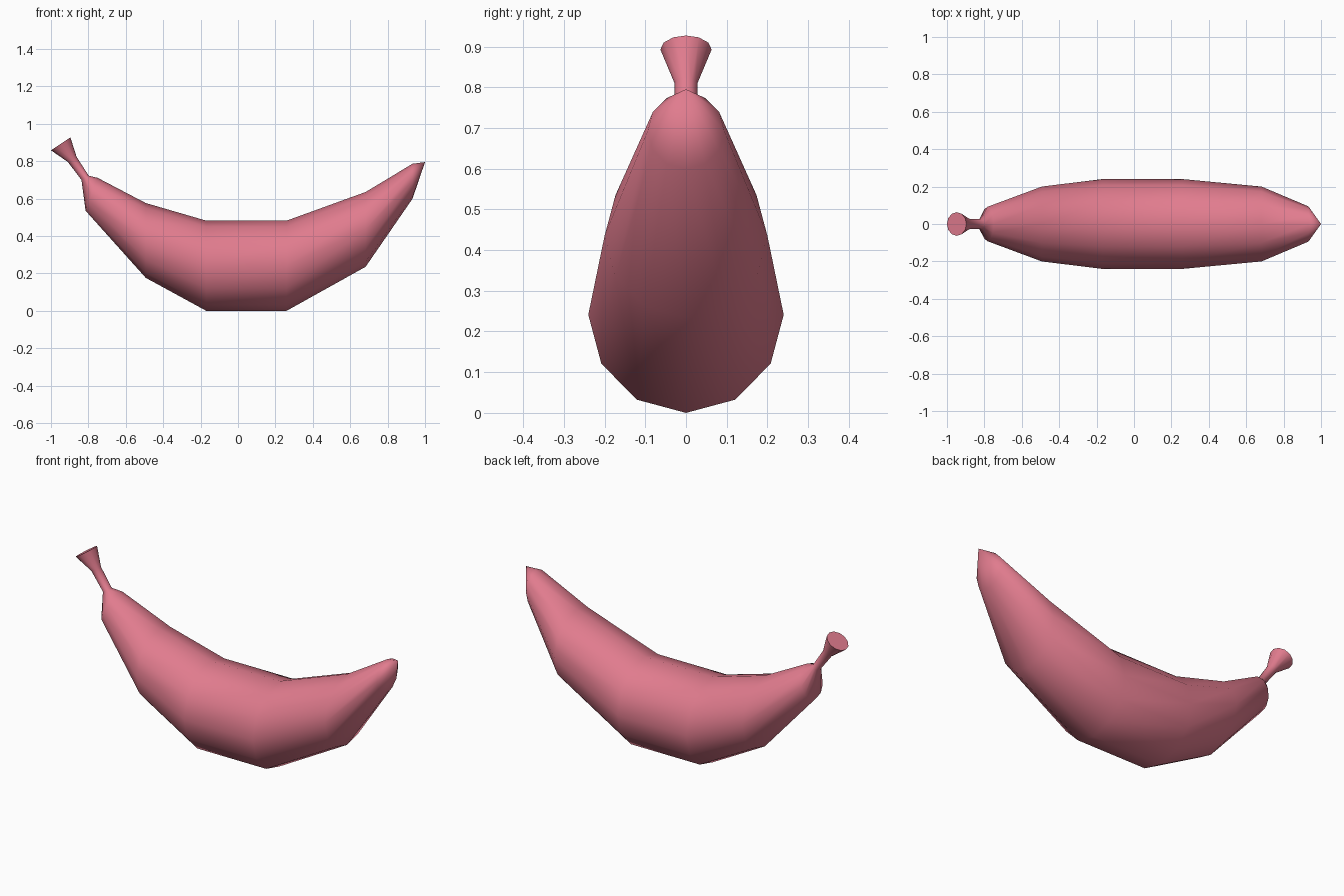
import bpy, bmesh, math
from mathutils import Vector

if "Cube" in bpy.data.objects:
    bpy.data.objects.remove(bpy.data.objects["Cube"])

SIDES = 12

# Cross-sections along the fruit: top x, top z, bottom x, bottom z, half width
RINGS = [
    (-0.896, 0.927, -1.000, 0.858, 0.063),   # stem end
    (-0.863, 0.823, -0.910, 0.796, 0.028),   # stem middle
    (-0.798, 0.722, -0.837, 0.700, 0.028),   # stem base
    (-0.751, 0.711, -0.815, 0.535, 0.092),   # shoulder
    (-0.493, 0.576, -0.493, 0.176, 0.200),
    (-0.170, 0.482, -0.170, 0.000, 0.240),   # belly
    (0.260, 0.482, 0.260, 0.000, 0.240),
    (0.682, 0.635, 0.682, 0.235, 0.200),
    (0.933, 0.786, 0.933, 0.599, 0.094),
]
TIP = (1.0, 0.0, 0.795)

bm = bmesh.new()


def add_ring(tx, tz, bx, bz, half_width):
    top, bottom = Vector((tx, 0, tz)), Vector((bx, 0, bz))
    centre, up = (top + bottom) / 2, (top - bottom) / 2
    side = Vector((0, half_width, 0))
    angles = [2 * math.pi * i / SIDES for i in range(SIDES)]
    return [bm.verts.new(centre + up * math.cos(a) + side * math.sin(a)) for a in angles]


# Skin between the rings
rings = [add_ring(*r) for r in RINGS]
for a, b in zip(rings, rings[1:]):
    for i in range(SIDES):
        j = (i + 1) % SIDES
        bm.faces.new((a[i], a[j], b[j], b[i]))

# Pointed tip
tip = bm.verts.new(TIP)
for i in range(SIDES):
    bm.faces.new((rings[-1][i], rings[-1][(i + 1) % SIDES], tip))
for f in bm.faces:
    f.smooth = True

# Flat cut at the stem end with a crisp rim
cap = bm.faces.new(rings[0])
for e in cap.edges:
    e.smooth = False
bmesh.ops.recalc_face_normals(bm, faces=bm.faces)

mesh = bpy.data.meshes.new("banana")
bm.to_mesh(mesh)
bm.free()
banana = bpy.data.objects.new("banana", mesh)
bpy.context.collection.objects.link(banana)

skin = bpy.data.materials.new("pink_skin")
skin.diffuse_color = (0.75, 0.20, 0.27, 1)
skin.use_nodes = True
skin.node_tree.nodes["Principled BSDF"].inputs["Base Color"].default_value = skin.diffuse_color
mesh.materials.append(skin)
